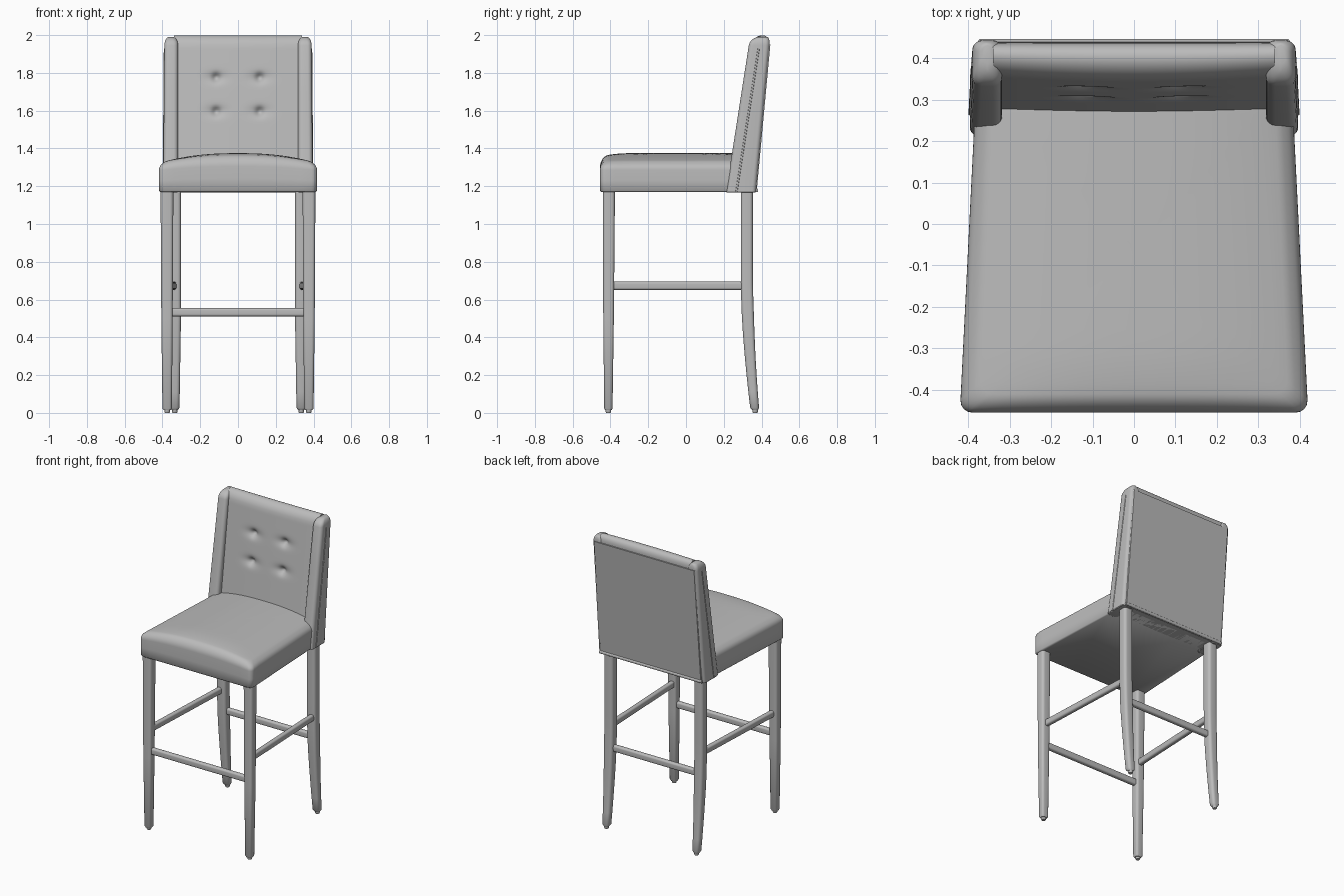
import bpy, bmesh, math
from mathutils import Vector

if "Cube" in bpy.data.objects:
    bpy.data.objects.remove(bpy.data.objects["Cube"], do_unlink=True)

grey = bpy.data.materials.new("plain grey")
grey.use_nodes = True
COLOUR = (0.5, 0.5, 0.5, 1)
grey.diffuse_color = COLOUR
grey.node_tree.nodes["Principled BSDF"].inputs["Base Color"].default_value = COLOUR


def finish(bm, name, mirror=False, angle=40):
    bmesh.ops.recalc_face_normals(bm, faces=bm.faces)
    mesh = bpy.data.meshes.new(name)
    bm.to_mesh(mesh)
    bm.free()
    mesh.materials.append(grey)
    obj = bpy.data.objects.new(name, mesh)
    bpy.context.collection.objects.link(obj)
    bpy.ops.object.select_all(action='DESELECT')
    obj.select_set(True)
    bpy.context.view_layer.objects.active = obj
    bpy.ops.object.shade_smooth_by_angle(angle=math.radians(angle))
    if mirror:
        obj.modifiers.new("Mirror", 'MIRROR')
    return obj


def loft(name, rings, mirror=False, angle=40):
    """Skin a list of equal-length point rings and cap both ends."""
    bm = bmesh.new()
    loops = [[bm.verts.new(p) for p in ring] for ring in rings]
    n = len(loops[0])
    for a, b in zip(loops, loops[1:]):
        for i in range(n):
            j = (i + 1) % n
            bm.faces.new((a[i], a[j], b[j], b[i]))
    bm.faces.new(loops[0][::-1])
    bm.faces.new(loops[-1])
    return finish(bm, name, mirror, angle)


def rounded_rect(hx, hy, r, arc=5, side=1):
    """Rounded rectangle outline; straight sides are split into `side` parts."""
    pts = []
    r = min(r, hx, hy)
    for q, (sx, sy) in enumerate([(1, 1), (-1, 1), (-1, -1), (1, -1)]):
        for k in range(arc + 1):
            t = math.pi / 2 * (q + k / arc)
            pts.append(Vector((sx * (hx - r) + r * math.cos(t),
                               sy * (hy - r) + r * math.sin(t))))
    out = []
    for i, p in enumerate(pts):
        out.append(p)
        if i % (arc + 1) == arc:
            nxt = pts[(i + 1) % len(pts)]
            out += [p.lerp(nxt, s / side) for s in range(1, side)]
    return out


def column(name, sections, mirror=True):
    """Vertical part from (z, centre x, centre y, half x, half y, radius)."""
    loft(name, [[(cx + p.x, cy + p.y, z) for p in rounded_rect(hx, hy, r)]
                for z, cx, cy, hx, hy, r in sections], mirror)


def bar(name, start, end, hw, hh, mirror=False):
    """Horizontal rail with softened edges."""
    a, b = Vector(start), Vector(end)
    across = (b - a).cross(Vector((0, 0, 1))).normalized()
    loft(name, [[c + across * p.x + Vector((0, 0, p.y))
                 for p in rounded_rect(hw, hh, 0.012)] for c in (a, b)], mirror)


# Slanted planes of the backrest: y as a function of height
BASE = 1.17
def wing_front(z): return 0.212 + (z - BASE) * 0.155
def cushion_front(z): return 0.257 + (z - BASE) * 0.13
def back_plane(z): return 0.37 + (z - BASE) * 0.093


# Upholstered seat: tapered outline, rolled top edge, gentle crown
def seat_ring(z, inset, scale=1.0):
    ring = []
    for p in rounded_rect(0.4 - inset, 0.395 - inset, 0.03, 4, 14):
        x, y = p.x * scale, p.y * scale - 0.06
        taper = 1.05 - (y + 0.455) * 0.125
        crown = 0.045 * (1 - min(1, abs(x) / 0.38) ** 2.4) * (z - BASE) / 0.16
        crown *= 1 - max(0, (-y - 0.3) / 0.155) ** 2 * 0.4
        ring.append((x * taper, y, z + crown))
    return ring

R = 0.045
rings = [seat_ring(BASE, 0.006), seat_ring(BASE + 0.006, 0), seat_ring(BASE + 0.06, 0)]
for k in range(9):
    t = math.pi / 2 * k / 8
    rings.append(seat_ring(1.285 + R * math.sin(t), R * (1 - math.cos(t))))
rings += [seat_ring(1.33, R, s) for s in (0.93, 0.84, 0.72, 0.56, 0.38, 0.2, 0.04)]
loft("seat_cushion", rings, angle=60)


# Back cushion: profile swept across, with four tufted dimples
TUFTS = [(sx * 0.115, z) for sx in (-1, 1) for z in (1.595, 1.775)]
ROLL = 1.93

def cushion_ring(x):
    puff = 0.012 * (1 - (x / 0.34) ** 2)
    ring = []
    for k in range(70):
        z = BASE + (ROLL - BASE) * k / 70
        dent = 0
        for tx, tz in TUFTS:
            dx, dz = x - tx, z - tz
            dent += 0.02 * math.exp(-(dx * dx + dz * dz) / 0.0004)
            dent += 0.012 * math.exp(-dx * dx / 0.003 - dz * dz / 0.0008)
        ring.append((x, cushion_front(z) - puff + dent, z))
    f, b = cushion_front(ROLL) - puff, back_plane(ROLL) - 0.006
    for k in range(15):
        t = math.pi * k / 14
        lean = 0.012 * math.sin(t)
        ring.append((x, (f + b) / 2 - (b - f) / 2 * math.cos(t) + lean,
                     ROLL + 0.069 * math.sin(t) ** 0.8))
    ring.append((x, back_plane(BASE) - 0.006, BASE))
    return ring

loft("back_cushion", [cushion_ring(-0.34 + 0.68 * i / 90) for i in range(91)], angle=60)


# Side wings of the backrest with rounded tops
def wing_section(z, shrink=0.0):
    f, b = wing_front(z) + shrink * 1.2, back_plane(z) - shrink * 0.4
    outer, inner = 0.396 - (z - BASE) * 0.008 - shrink * 0.6, 0.318 + shrink * 0.6
    return (z, (outer + inner) / 2, (f + b) / 2, (outer - inner) / 2, (b - f) / 2, 0.022)

wing = [wing_section(BASE - 0.004, 0.006)]
wing += [wing_section(z) for z in (BASE, 1.4, 1.7, 1.945)]
wing += [wing_section(1.945 + 0.045 * math.sin(t), 0.04 * (1 - math.cos(t)))
         for t in (math.pi / 2 * k / 6 for k in range(1, 7))]
column("back_wing", wing)


# Thin panel covering the rear of the backrest
def panel_ring(z):
    y = back_plane(z)
    return [(x, y + dy, z) for x, dy in ((-0.378, -0.004), (0.378, -0.004),
                                         (0.372, 0.004), (-0.372, 0.004))]

loft("rear_panel", [panel_ring(BASE), panel_ring(1.95)])

# Piping along the outer side of each wing and the rear bottom edge
bar("rear_piping", (-0.38, 0.374, BASE + 0.008), (0.38, 0.374, BASE + 0.008), 0.008, 0.01)
column("wing_piping", [(z, 0.396 - (z - BASE) * 0.008, wing_front(z) + 0.055, 0.003, 0.005, 0.003)
                       for z in (BASE, 1.93)])

# Legs: straight tapered at the front, swept backwards at the rear
column("front_leg", [(0.014, 0.375, -0.411, 0.019, 0.017, 0.012),
                     (0.024, 0.375, -0.411, 0.025, 0.022, 0.014),
                     (0.5, 0.376, -0.41, 0.03, 0.028, 0.016),
                     (1.18, 0.376, -0.408, 0.034, 0.032, 0.018)])
rear = [(0.014, 0.335, 0.366, 0.016, 0.015, 0.012)]
for k in range(15):
    z = 0.028 + (1.18 - 0.028) * k / 14
    bend = 0.044 * max(0, 1 - z / 0.75) ** 1.8
    grow = min(1, z / 0.5)
    rear.append((z, 0.335, 0.322 + bend, 0.025 + 0.008 * grow, 0.023 + 0.009 * grow, 0.018))
column("rear_leg", rear)

# Foot glides
for name, x, y in (("front_glide", 0.375, -0.411), ("rear_glide", 0.335, 0.366)):
    column(name, [(0, x, y, 0.012, 0.012, 0.012), (0.006, x, y, 0.015, 0.015, 0.015),
                  (0.02, x, y, 0.015, 0.015, 0.015)])

# Stretchers between the legs
bar("side_stretcher", (0.372, -0.4, 0.673), (0.342, 0.31, 0.673), 0.016, 0.022, True)
bar("front_stretcher", (-0.36, -0.41, 0.533), (0.36, -0.41, 0.533), 0.016, 0.022)
bar("rear_stretcher", (-0.33, 0.326, 0.533), (0.33, 0.326, 0.533), 0.016, 0.022)
